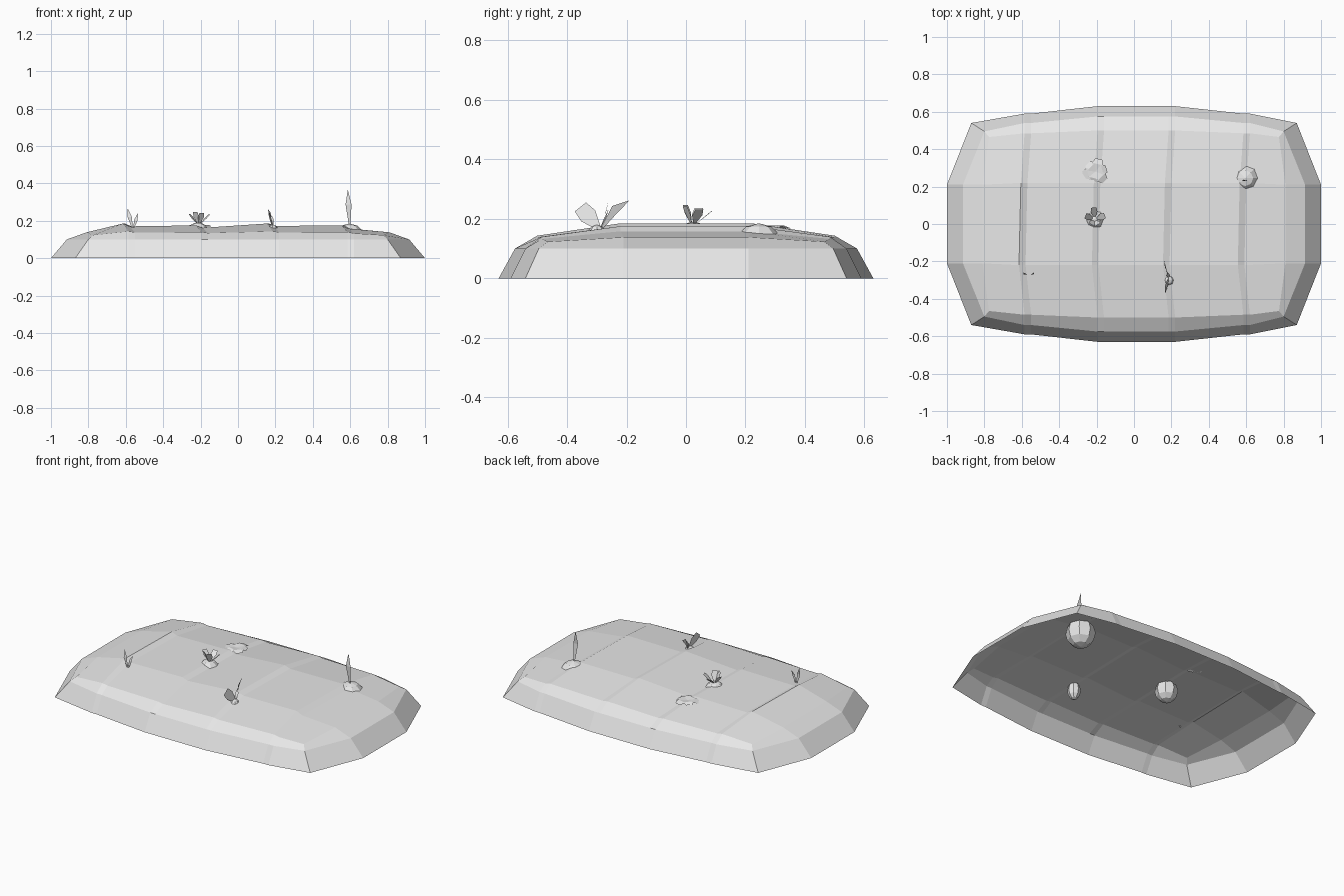
import bpy, bmesh, math
from mathutils import Vector, Matrix

if "Cube" in bpy.data.objects:
    bpy.data.objects.remove(bpy.data.objects["Cube"])

mat = bpy.data.materials.new("plain pale grey")
mat.diffuse_color = (0.8, 0.8, 0.8, 1)
mat.use_nodes = True
mat.node_tree.nodes["Principled BSDF"].inputs["Base Color"].default_value = mat.diffuse_color


def make(name, bm):
    me = bpy.data.meshes.new(name)
    bm.to_mesh(me)
    bm.free()
    ob = bpy.data.objects.new(name, me)
    bpy.context.collection.objects.link(ob)
    me.materials.append(mat)
    return ob


# soil bed: open-bottomed shell, three sloping rim rings around a stepped top
ring_z = [0, 0.10, 0.138]
end_x = [1.0, 0.915, 0.81]
corner = [(0.87, 0.54), (0.80, 0.495), (0.775, 0.465)]
side_y = {0.6: (0.59, 0.54, 0.485), 0.2: (0.63, 0.575, 0.50)}
# furrows: x centre, height left of the step, height right of it
furrows = [(-0.59, 0.185, 0.17), (-0.20, 0.175, 0.162),
           (0.18, 0.185, 0.172), (0.58, 0.175, 0.158)]
cols = [(k, -1) for k in range(3)]
for fx, zl, zr in furrows:
    cols += [(3, (fx - 0.015, zl)), (3, (fx + 0.02, zr))]
cols += [(k, 1) for k in (2, 1, 0)]
rows = [(0, -1), (1, -1), (2, -1), (3, -1), (3, 1), (2, 1), (1, 1), (0, 1)]


def bed_point(col, row):
    (kc, c), (kr, s) = col, row
    k = min(kc, kr)
    if kc < 3 and kr < 3:
        return (c * corner[k][0], s * corner[k][1], ring_z[k] - (0.015 if k == 2 else 0))
    if kc < 3:
        return (c * end_x[kc], s * 0.21, ring_z[kc])
    x, z = c
    if kr < 3:
        y = side_y[0.6 if abs(x) > 0.4 else 0.2][kr]
        drop = 0.4 * (z - 0.172) if kr == 2 else 0
        return (x + 0.02 * (kr < 3), s * y, ring_z[kr] + drop)
    return (x - 0.01 * (s < 0), s * 0.22, z)


bm = bmesh.new()
cache = {}


def vert(p):
    key = tuple(round(a, 4) for a in p)
    if key not in cache:
        cache[key] = bm.verts.new(key)
    return cache[key]


for i in range(len(cols) - 1):
    for j in range(len(rows) - 1):
        quad = [vert(bed_point(cols[a], rows[b]))
                for a, b in ((i, j), (i + 1, j), (i + 1, j + 1), (i, j + 1))]
        quad = list(dict.fromkeys(quad))
        if len(quad) > 2:
            bm.faces.new(quad)
make("soil_bed", bm)


# buried root bulbs whose tops poke out of the soil
def bulb(name, loc, r, h):
    bm = bmesh.new()
    bmesh.ops.create_uvsphere(bm, u_segments=8, v_segments=6, radius=1,
                              matrix=Matrix.Translation(loc) @ Matrix.Diagonal((r, r, h, 1)))
    make(name, bm)


bulb("large_root", (0.595, 0.245, 0.10), 0.085, 0.085)
bulb("middle_root", (-0.215, 0.025, 0.125), 0.066, 0.066)
bulb("small_root", (0.185, -0.30, 0.125), 0.038, 0.055)


# a leaf: a thin strip of two widths from base to tip, with one bend
def leaf(bm, base, tip, across, width, bend=(0, 0, 0), blunt=0.0):
    a, b, w = Vector(base), Vector(tip), Vector(across).normalized() * width / 2
    m = a.lerp(b, 0.6) + Vector(bend)
    v = [bm.verts.new(p) for p in (a - w * 0.2, a + w * 0.2, m + w, b + w * blunt,
                                   b - w * blunt - w * 0.01, m - w)]
    bm.faces.new((v[0], v[1], v[2], v[5]))
    bm.faces.new((v[5], v[2], v[3], v[4]))


# single tall blade
bm = bmesh.new()
leaf(bm, (0.597, 0.237, 0.17), (0.587, 0.237, 0.365), (1, 0, 0), 0.032, (0, -0.008, 0.0))
make("tall_leaf", bm)

# thin young sprout
bm = bmesh.new()
leaf(bm, (-0.563, -0.27, 0.155), (-0.59, -0.26, 0.265), (1, 0, 0.3), 0.022, (0, -0.006, 0))
leaf(bm, (-0.560, -0.27, 0.155), (-0.535, -0.26, 0.24), (1, 0, -0.3), 0.018, (0, -0.006, 0))
make("young_sprout", bm)

# two broad leaves spreading front and back
bm = bmesh.new()
leaf(bm, (0.188, -0.29, 0.165), (0.165, -0.355, 0.24), (0, 0.75, 0.6), 0.06, blunt=0.8)
leaf(bm, (0.185, -0.285, 0.165), (0.16, -0.19, 0.262), (0.3, -0.6, 0.6), 0.03, (0, -0.01, 0.01))
leaf(bm, (0.185, -0.29, 0.165), (0.18, -0.26, 0.23), (1, 0.3, 0), 0.02)
make("spread_leaves", bm)

# crown of short blunt leaves
bm = bmesh.new()
for ang, tilt, h in ((20, 0.05, 0.05), (95, 0.055, 0.045), (160, 0.045, 0.055),
                     (235, 0.025, 0.065), (300, 0.025, 0.06)):
    t = math.radians(ang)
    d = Vector((math.cos(t), math.sin(t), 0))
    base = Vector((-0.21, 0.025, 0.182)) + d * 0.008
    leaf(bm, base, base + d * tilt + Vector((0, 0, h)), (-d.y, d.x, 0), 0.036, blunt=0.8)
make("leaf_crown", bm)

# flat rosette of ragged leaves lying on the soil
bm = bmesh.new()
for n in range(6):
    t = math.radians(60 * n + 15)
    d = Vector((math.cos(t), math.sin(t), 0))
    base = Vector((-0.205, 0.28, 0.172))
    leaf(bm, base, base + d * (0.07 if n % 2 else 0.06) + Vector((0, 0, -0.004)),
         (-d.y, d.x, 0), 0.062, (0, 0, 0.008), 0.6)
make("flat_rosette", bm)
